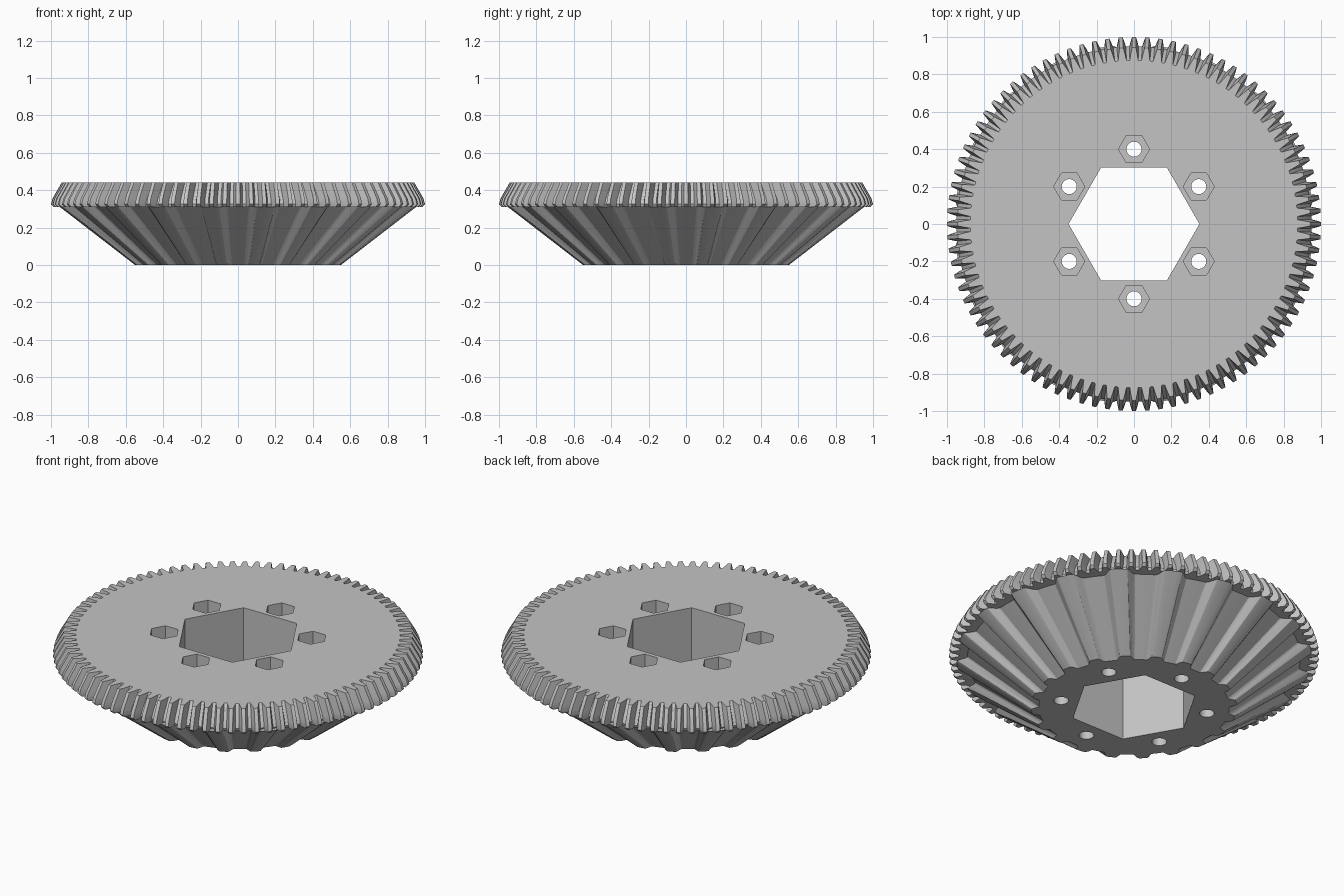
import bpy, bmesh, math

if "Cube" in bpy.data.objects:
    bpy.data.objects.remove(bpy.data.objects["Cube"])

TOP = 0.44
grey = bpy.data.materials.new("mid grey")
grey.diffuse_color = (0.55, 0.55, 0.55, 1)
grey.use_nodes = True
grey.node_tree.nodes["Principled BSDF"].inputs["Base Color"].default_value = grey.diffuse_color


def loft(name, rings):
    """Skin a stack of closed rings (lists of points) and cap both ends."""
    bm = bmesh.new()
    loops = [[bm.verts.new(p) for p in ring] for ring in rings]
    n = len(loops[0])
    for low, high in zip(loops, loops[1:]):
        for i in range(n):
            j = (i + 1) % n
            bm.faces.new((low[i], low[j], high[j], high[i]))
    bm.faces.new(loops[0][::-1])
    bm.faces.new(loops[-1])
    mesh = bpy.data.meshes.new(name)
    bm.to_mesh(mesh)
    bm.free()
    mesh.materials.append(grey)
    ob = bpy.data.objects.new(name, mesh)
    bpy.context.collection.objects.link(ob)
    return ob


def toothed_ring(count, pattern, root, tip, z, phase=0.0):
    """Ring of teeth; pattern gives (fraction of pitch, height 0 to 1)."""
    pts = []
    for k in range(count):
        for f, h in pattern:
            a = 2 * math.pi * (k + f + phase) / count
            r = root + (tip - root) * h
            pts.append((r * math.cos(a), r * math.sin(a), z))
    return pts


def prism(name, sides, r, x, y, z0, z1):
    """Upright prism with a corner pointing along x."""
    def ring(z):
        return [(x + r * math.cos(2 * math.pi * i / sides),
                 y + r * math.sin(2 * math.pi * i / sides), z) for i in range(sides)]
    return loft(name, [ring(z0), ring(z1)])


def boolean(target, other, operation):
    m = target.modifiers.new(operation.lower(), 'BOOLEAN')
    m.operation, m.object, m.solver = operation, other, 'EXACT'
    bpy.context.view_layer.objects.active = target
    bpy.ops.object.modifier_apply(modifier=m.name)
    bpy.data.objects.remove(other)


# bevel crown with fine straight teeth
fine = [(-0.5, 0), (-0.36, 0), (-0.26, 0.5), (-0.15, 1), (0.15, 1), (0.26, 0.5), (0.36, 0)]
gear = loft("bevel_gear", [toothed_ring(88, fine, root, tip, z) for root, tip, z in (
    (0.945, 0.985, 0.31), (0.95, 1.0, 0.325), (0.938, 0.992, 0.355), (0.875, 0.943, TOP))])

# fluted conical hub below the crown
flute = [(-0.5, 0), (-0.30, 0.0), (-0.25, 0.2), (-0.21, 0.6), (-0.16, 0.93), (-0.1, 1),
         (0.1, 1), (0.16, 0.93), (0.21, 0.6), (0.25, 0.2), (0.30, 0.0)]
hub = loft("fluted_hub", [toothed_ring(20, flute, root, tip, z, 0.5) for root, tip, z in (
    (0.515, 0.555, 0.0), (0.90, 0.96, 0.31), (0.90, 0.935, 0.32))])
boolean(gear, hub, 'UNION')

# hexagonal bore
boolean(gear, prism("bore", 6, 0.35, 0, 0, -0.1, 0.6), 'DIFFERENCE')

# six bolt holes with hexagonal nut pockets
for i in range(6):
    a = math.radians(30 + 60 * i)
    x, y = 0.4 * math.cos(a), 0.4 * math.sin(a)
    boolean(gear, prism("nut_pocket", 6, 0.083, x, y, 0.22, 0.6), 'DIFFERENCE')
    boolean(gear, prism("bolt_hole", 32, 0.04, x, y, -0.1, 0.6), 'DIFFERENCE')

bpy.context.view_layer.objects.active = gear
gear.select_set(True)
bpy.ops.object.shade_smooth_by_angle(angle=math.radians(25))
